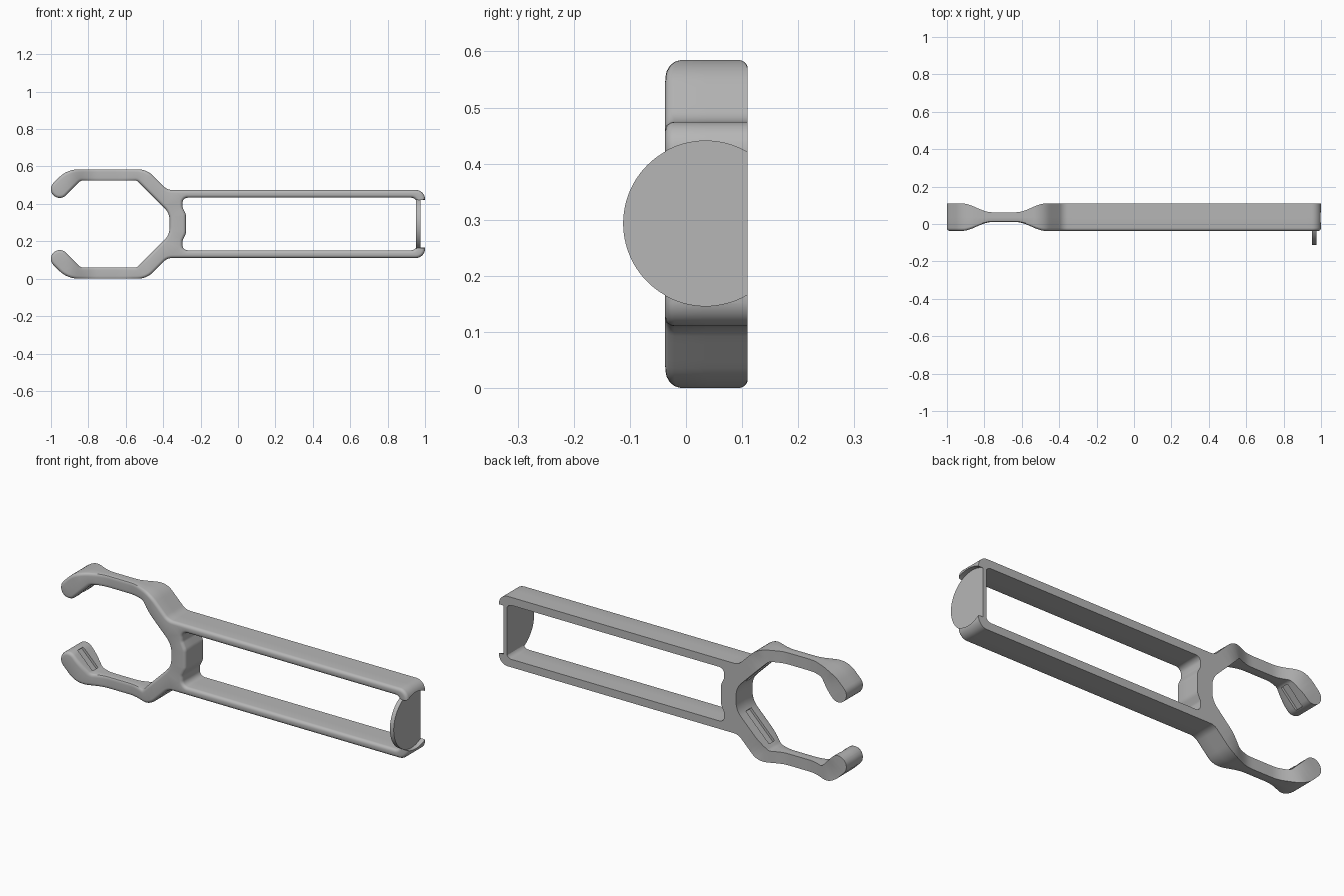
import bpy, bmesh, math
from mathutils import Vector, Matrix

if "Cube" in bpy.data.objects:
    bpy.data.objects.remove(bpy.data.objects["Cube"])

ZC = 0.2925                       # height of the mirror line
FRONT, BACK = -0.037, 0.11        # body depth range
MID = (FRONT + BACK) / 2
ROUND = 0.016                     # rounding of the front rim

grey = bpy.data.materials.new("grey plastic")
grey.diffuse_color = (0.47, 0.47, 0.47, 1)
grey.use_nodes = True
grey.node_tree.nodes["Principled BSDF"].inputs["Base Color"].default_value = grey.diffuse_color


def rounded_loop(half):
    """Mirror (x, h, radius) corners, fillet them and resample the straights."""
    corners = half + [(x, -h, r) for x, h, r in reversed(half)]
    n, pts = len(corners), []
    for i, (x, h, r) in enumerate(corners):
        p = Vector((x, h))
        a = (Vector(corners[i - 1][:2]) - p).normalized()
        b = (Vector(corners[(i + 1) % n][:2]) - p).normalized()
        half_angle = a.angle(b) / 2
        centre = p + (a + b).normalized() * r / math.sin(half_angle)
        t = r / math.tan(half_angle)
        start, end = p + a * t - centre, p + b * t - centre
        sweep = start.angle_signed(end)
        for k in range(9):
            pts.append(centre + Matrix.Rotation(-sweep * k / 8, 2) @ start)
    out = []
    for i, p in enumerate(pts):
        q = pts[(i + 1) % len(pts)]
        steps = max(1, math.ceil((q - p).length / 0.025))
        out += [p.lerp(q, k / steps) for k in range(steps)]
    return out


def offset(pts, d):
    """Shift a counter-clockwise loop inward by d."""
    out = []
    for i, p in enumerate(pts):
        a = (p - pts[i - 1]).normalized()
        b = (pts[(i + 1) % len(pts)] - p).normalized()
        n = Vector((-a.y - b.y, a.x + b.x)).normalized()
        out.append(p + n * d)
    return out


def waist(x):
    """Depth factor that thins the claw arms."""
    t = max((-0.76 - x) / 0.16, (x + 0.63) / 0.16, 0)
    t = min(t, 1)
    return 0.35 + 0.65 * t * t * (3 - 2 * t)


def make_object(name, bm):
    bmesh.ops.recalc_face_normals(bm, faces=bm.faces[:])
    mesh = bpy.data.meshes.new(name)
    bm.to_mesh(mesh)
    bm.free()
    obj = bpy.data.objects.new(name, mesh)
    bpy.context.collection.objects.link(obj)
    mesh.materials.append(grey)
    return obj


def disc(name, x0, x1, radius):
    """Round plate facing along x."""
    bm = bmesh.new()
    m = Matrix.Translation(((x0 + x1) / 2, 0.035, ZC + 0.001)) @ Matrix.Rotation(math.pi / 2, 4, 'Y')
    bmesh.ops.create_cone(bm, cap_ends=True, segments=96, radius1=radius,
                          radius2=radius, depth=x1 - x0, matrix=m)
    return make_object(name, bm)


def cut(obj, cutter):
    mod = obj.modifiers.new("cut", 'BOOLEAN')
    mod.operation, mod.solver, mod.object = 'DIFFERENCE', 'EXACT', cutter
    bpy.context.view_layer.objects.active = obj
    bpy.ops.object.modifier_apply(modifier=mod.name)
    cutter.hide_render = True
    bpy.data.objects.remove(cutter)


def smooth(obj):
    bpy.ops.object.select_all(action='DESELECT')
    obj.select_set(True)
    bpy.context.view_layer.objects.active = obj
    bpy.ops.object.shade_smooth_by_angle(angle=math.radians(30))


# Outline of the handle and open claw, and the long window in the handle
outline = rounded_loop([(1, 0.182, 0.05), (-0.378, 0.182, 0.06), (-0.488, 0.2925, 0.12),
                        (-0.914, 0.2925, 0.15), (-1.0195, 0.1865, 0.046), (-0.953, 0.12, 0.046),
                        (-0.841, 0.2325, 0.03), (-0.54, 0.2325, 0.03), (-0.365, 0.0575, 0.1)])
window = rounded_loop([(0.957, 0.1405, 0.03), (-0.297, 0.1405, 0.028),
                       (-0.297, 0.09, 0.03), (-0.278, 0.05, 0.05)])

# Body: stacked loops from back to rounded front rim
bm = bmesh.new()
layers = [(0, BACK), (0, MID), (0, FRONT + ROUND)]
for k in range(1, 5):
    a = math.pi / 2 * k / 4
    layers.append((ROUND * (1 - math.cos(a)), FRONT + ROUND * (1 - math.sin(a))))
caps = {0: [], len(layers) - 1: []}
for loop, sign in ((outline, 1), (window, -1)):
    previous = None
    for i, (inset, y) in enumerate(layers):
        ring = [bm.verts.new((p.x, y, p.y + ZC)) for p in offset(loop, sign * inset)]
        n = len(ring)
        if i in caps:
            caps[i] += [bm.edges.new((ring[j], ring[(j + 1) % n])) for j in range(n)]
        if previous:
            for j in range(n):
                k = (j + 1) % n
                bm.faces.new((previous[j], previous[k], ring[k], ring[j]))
        previous = ring
for edges in caps.values():
    bmesh.ops.triangle_fill(bm, use_beauty=True, edges=edges)
for v in bm.verts:
    v.co.y = MID + (v.co.y - MID) * waist(v.co.x)
body = make_object("handle_and_claw", bm)

# Round recess at the handle end
cut(body, disc("end_recess_cutter", 0.974, 1.1, 0.147))

# Grooves along the sloped inner faces of the claw
for side in (1, -1):
    for x, h, length, turn in ((-0.89, 0.1835, 0.12, -1), (-0.4525, 0.145, 0.19, 1)):
        bm = bmesh.new()
        m = (Matrix.Translation((x, MID, ZC + side * h))
             @ Matrix.Rotation(math.radians(45 * turn * side), 4, 'Y')
             @ Matrix.Diagonal((length, 0.045, 0.026, 1)))
        bmesh.ops.create_cube(bm, size=1, matrix=m)
        cut(body, make_object("groove_cutter", bm))
smooth(body)

# Round end plate, trimmed flat at the back
plate = disc("end_plate", 0.953, 0.975, 0.147)
bm = bmesh.new()
bm.from_mesh(plate.data)
result = bmesh.ops.bisect_plane(bm, geom=bm.verts[:] + bm.edges[:] + bm.faces[:],
                                plane_co=(0, BACK, 0), plane_no=(0, 1, 0), clear_outer=True)
bmesh.ops.holes_fill(bm, edges=[e for e in bm.edges if e.is_boundary])
bmesh.ops.recalc_face_normals(bm, faces=bm.faces[:])
bm.to_mesh(plate.data)
bm.free()
smooth(plate)
